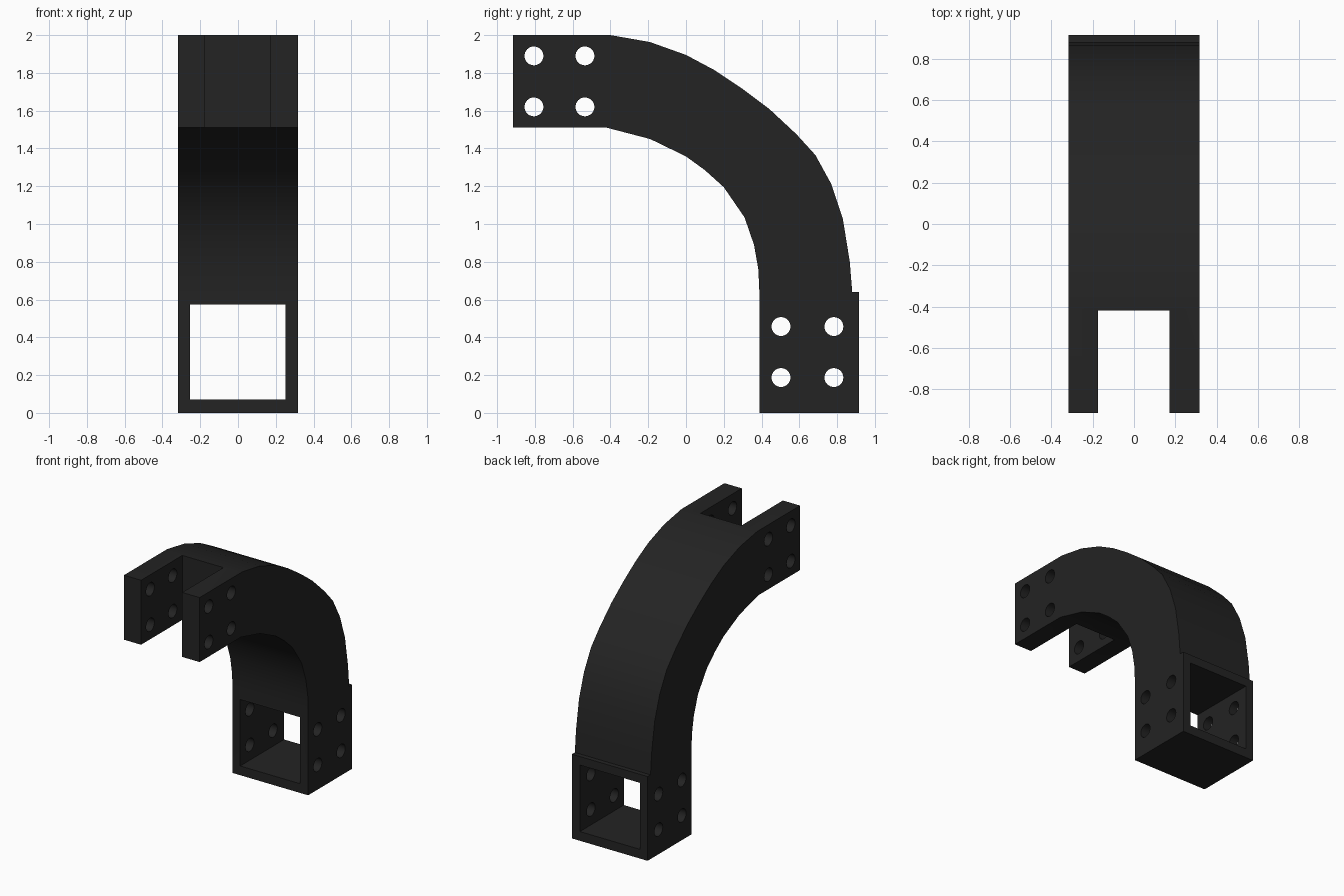
import bpy, bmesh, math
from mathutils import Matrix

if "Cube" in bpy.data.objects:
    bpy.data.objects.remove(bpy.data.objects["Cube"])

mat = bpy.data.materials.new("matte black")
mat.diffuse_color = (0.017, 0.017, 0.017, 1)
mat.use_nodes = True
mat.node_tree.nodes["Principled BSDF"].inputs["Base Color"].default_value = mat.diffuse_color
HALF_W = 0.318


def make_object(name, bm):
    bmesh.ops.recalc_face_normals(bm, faces=bm.faces)
    mesh = bpy.data.meshes.new(name)
    bm.to_mesh(mesh)
    bm.free()
    mesh.materials.append(mat)
    obj = bpy.data.objects.new(name, mesh)
    bpy.context.collection.objects.link(obj)
    return obj


def box(name, x, y, z):
    """Box from (min, max) ranges."""
    bm = bmesh.new()
    bmesh.ops.create_cube(bm, size=1)
    for v in bm.verts:
        for i, (lo, hi) in enumerate((x, y, z)):
            v.co[i] = lo if v.co[i] < 0 else hi
    return make_object(name, bm)


def cut(target, cutter):
    cutter.hide_render = True
    cutter.hide_viewport = True
    m = target.modifiers.new(cutter.name, 'BOOLEAN')
    m.operation, m.solver, m.object = 'DIFFERENCE', 'EXACT', cutter


# Side profile (y, z): outer arc, stepped foot socket, inner arc
outer = [(-0.915, 2.0), (-0.40, 2.0), (-0.19, 1.963), (0.0, 1.895), (0.15, 1.815),
         (0.30, 1.715), (0.44, 1.61), (0.585, 1.475), (0.685, 1.365), (0.77, 1.21),
         (0.83, 1.03), (0.867, 0.80), (0.88, 0.64)]
foot = [(0.915, 0.64), (0.915, 0.0), (0.388, 0.0), (0.388, 0.65)]
inner = [(0.383, 0.76), (0.36, 0.89), (0.31, 1.035), (0.20, 1.195), (0.10, 1.285),
         (0.0, 1.358), (-0.19, 1.45), (-0.42, 1.51), (-0.915, 1.51)]
bm = bmesh.new()
face = bm.faces.new([bm.verts.new((-HALF_W, y, z)) for y, z in outer + foot + inner])
ext = bmesh.ops.extrude_face_region(bm, geom=[face])
bmesh.ops.translate(bm, vec=(2 * HALF_W, 0, 0),
                    verts=[g for g in ext["geom"] if isinstance(g, bmesh.types.BMVert)])
bracket = make_object("curved_bracket", bm)

# Fork slot at the top end and square window through the foot
cut(bracket, box("fork_slot_cutter", (-0.174, 0.172), (-1.2, -0.42), (1.3, 2.2)))
cut(bracket, box("foot_window_cutter", (-0.253, 0.251), (0.2, 1.2), (0.07, 0.575)))

# Bolt holes: two groups of four, drilled across both side walls
bm = bmesh.new()
for ys, zs in (((-0.805, -0.535), (1.89, 1.62)), ((0.503, 0.783), (0.457, 0.187))):
    for y in ys:
        for z in zs:
            bmesh.ops.create_cone(
                bm, cap_ends=True, segments=32, radius1=0.05, radius2=0.05, depth=1,
                matrix=Matrix.Translation((0, y, z)) @ Matrix.Rotation(math.pi / 2, 4, 'Y'))
cut(bracket, make_object("bolt_hole_cutter", bm))

# Bake the cuts, then shade the curves smooth
dg = bpy.context.evaluated_depsgraph_get()
baked = bpy.data.meshes.new_from_object(bracket.evaluated_get(dg))
bracket.modifiers.clear()
bracket.data = baked
for obj in list(bpy.data.objects):
    if obj is not bracket and obj.name.endswith("cutter"):
        bpy.data.objects.remove(obj)
bpy.context.view_layer.objects.active = bracket
bracket.select_set(True)
bpy.ops.object.shade_smooth_by_angle(angle=math.radians(30))
